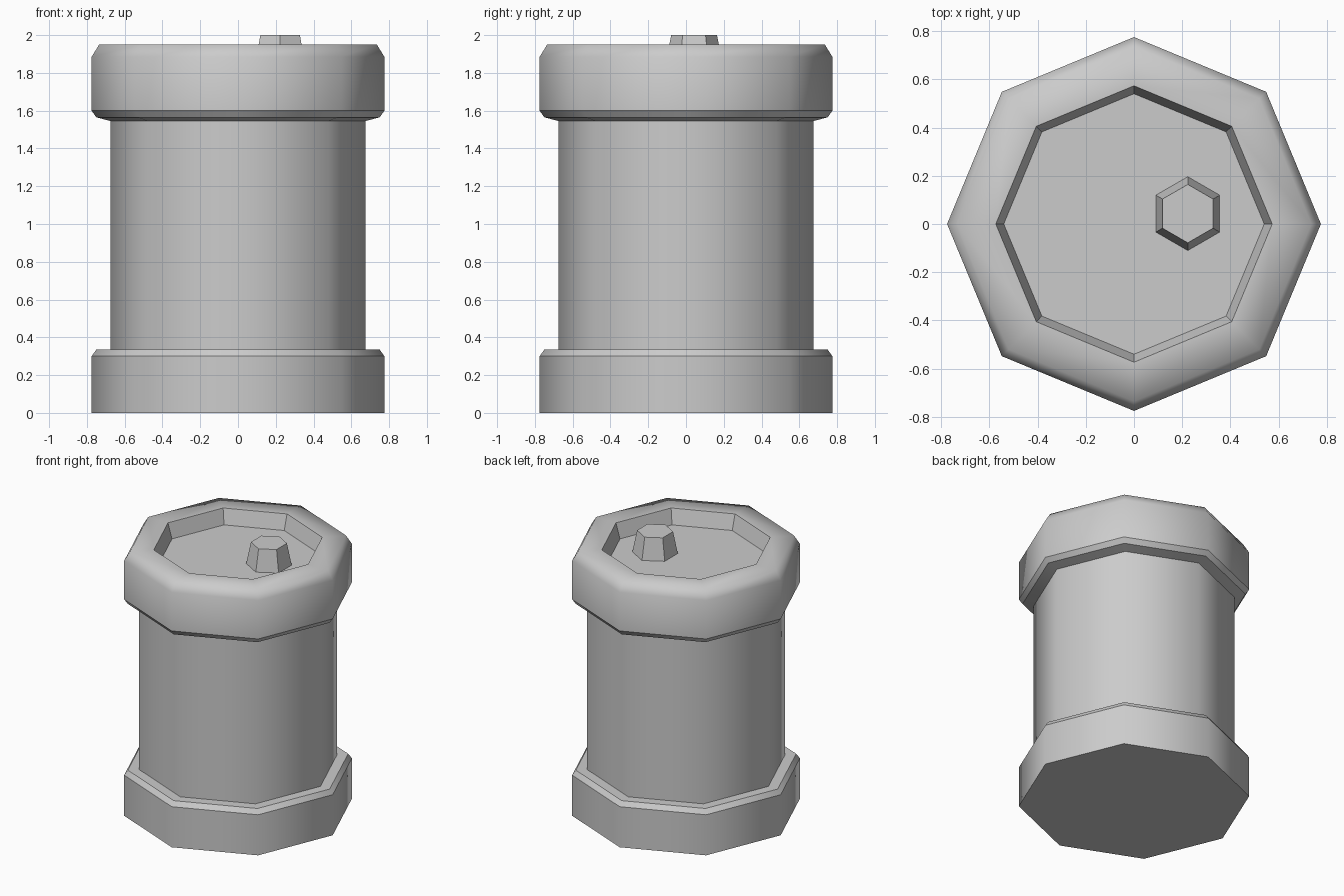
import bpy, bmesh
from math import cos, sin, tau

if "Cube" in bpy.data.objects:
    bpy.data.objects.remove(bpy.data.objects["Cube"])


def lathe(name, profile, sides=8, start=0.0, centre=(0, 0), smooth=(), sharp=(),
          cap_bottom=False, cap_top=False):
    """Revolve (radius, z) points; smooth lists bands to smooth, sharp lists hard rings."""
    bm = bmesh.new()
    rings = [[bm.verts.new((centre[0] + r * cos(start + tau * i / sides),
                            centre[1] + r * sin(start + tau * i / sides), z))
              for i in range(sides)] for r, z in profile]
    for b, (lo, hi) in enumerate(zip(rings, rings[1:])):
        for i in range(sides):
            j = (i + 1) % sides
            face = bm.faces.new((lo[i], lo[j], hi[j], hi[i]))
            face.smooth = b in smooth
    if cap_bottom:
        bm.faces.new(rings[0][::-1])
    if cap_top:
        bm.faces.new(rings[-1])
    for k in sharp:
        for i in range(sides):
            edge = bm.edges.get((rings[k][i], rings[k][(i + 1) % sides]))
            if edge:
                edge.smooth = False
    mesh = bpy.data.meshes.new(name)
    bm.to_mesh(mesh)
    bm.free()
    obj = bpy.data.objects.new(name, mesh)
    bpy.context.collection.objects.link(obj)
    return obj


# Canister: base foot, straight body, overhanging lid with recessed top
lathe("canister",
      [(0.775, 0), (0.775, 0.30), (0.75, 0.335), (0.675, 0.335),
       (0.675, 1.545), (0.75, 1.565), (0.775, 1.60), (0.775, 1.885),
       (0.735, 1.95), (0.573, 1.95), (0.54, 1.84)],
      smooth=(0, 1, 3, 4, 5, 6, 7, 8), sharp=(0, 1, 2, 3, 4, 5, 6, 9, 10),
      cap_bottom=True, cap_top=True)

# Hexagonal tapered plug in the recess
lathe("plug", [(0.153, 1.84), (0.121, 2.0)], sides=6, start=tau / 4,
      centre=(0.223, 0.043), cap_bottom=True, cap_top=True)
